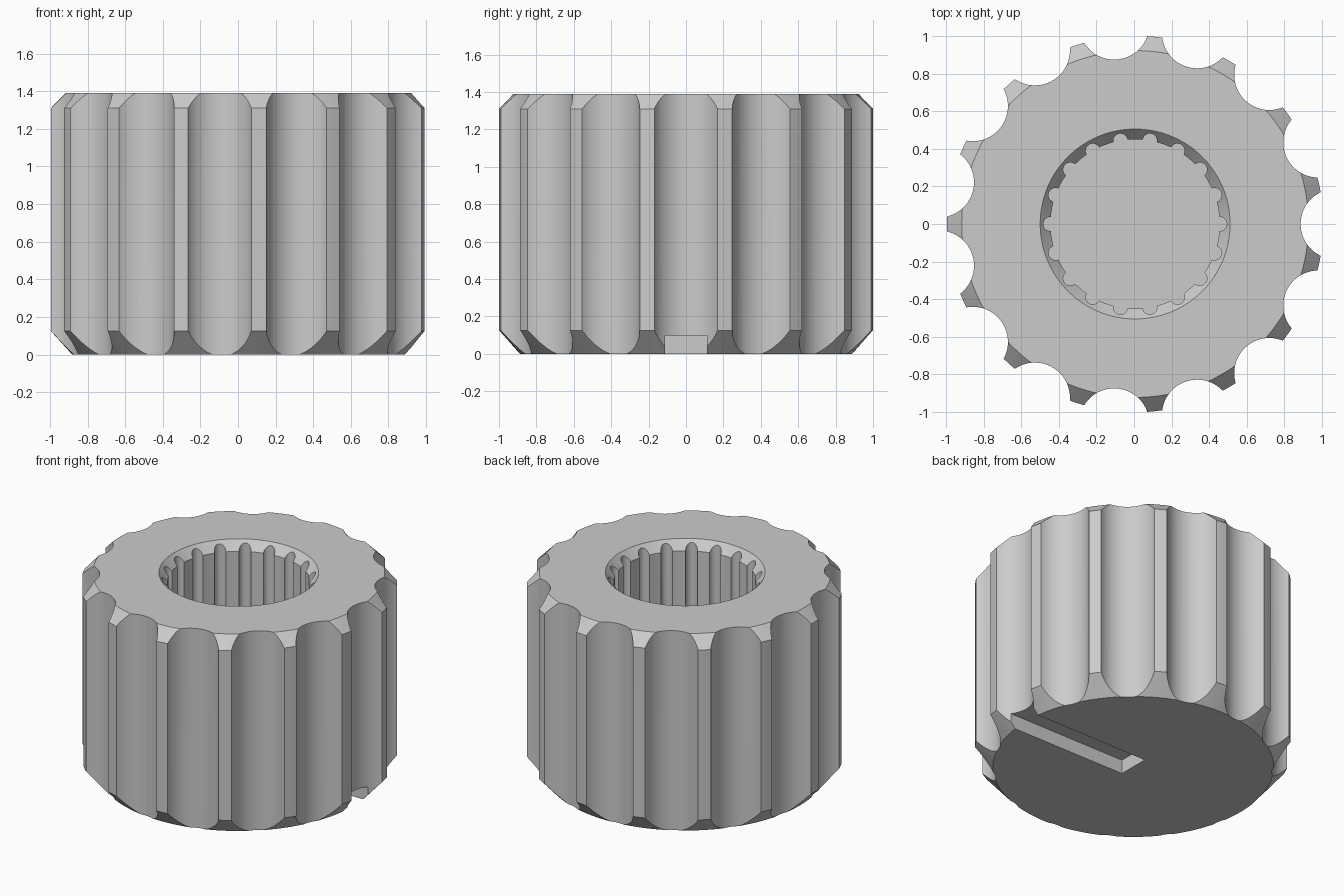
import bpy, bmesh, math
from mathutils import Vector

if "Cube" in bpy.data.objects:
    bpy.data.objects.remove(bpy.data.objects["Cube"])

CX = 0.006          # axis offset that centres the uneven outline
H = 1.39
SCALLOPS, GROOVES = 15, 18


def make_object(name, bm):
    bmesh.ops.recalc_face_normals(bm, faces=bm.faces[:])
    me = bpy.data.meshes.new(name)
    bm.to_mesh(me)
    bm.free()
    ob = bpy.data.objects.new(name, me)
    bpy.context.collection.objects.link(ob)
    return ob


def add_stack(bm, rings):
    """Join rings of equal point counts into a closed solid."""
    loops = [[bm.verts.new(p) for p in ring] for ring in rings]
    n = len(loops[0])
    for a, b in zip(loops, loops[1:]):
        for i in range(n):
            j = (i + 1) % n
            bm.faces.new((a[i], a[j], b[j], b[i]))
    bm.faces.new(loops[0][::-1])
    bm.faces.new(loops[-1])


def circle(r, z, n, cx=CX, cy=0.0):
    return [Vector((cx + r * math.cos(2 * math.pi * i / n),
                    cy + r * math.sin(2 * math.pi * i / n), z)) for i in range(n)]


def lathe(name, profile, n):
    bm = bmesh.new()
    add_stack(bm, [circle(r, z, n) for r, z in profile])
    return make_object(name, bm)


# Chamfered drum
knob = lathe("ribbed_knob", [(0.888, 0), (1.001, 0.125), (1.001, 1.31), (0.922, H)], 180)

# Finger scallops around the outside
bm = bmesh.new()
for k in range(SCALLOPS):
    a = 2 * math.pi * k / SCALLOPS
    cx, cy = CX + 1.067 * math.cos(a), 1.067 * math.sin(a)
    add_stack(bm, [circle(0.187, z, 64, cx, cy) for z in (-0.1, H + 0.1)])
scallops = make_object("scallop_cutter", bm)

# Splined bore: round hole with small rounded grooves
bore_r, groove_r = 0.45, 0.038
half = 2 * math.asin(groove_r / (2 * bore_r))
outline = []
for k in range(GROOVES):
    a = 2 * math.pi * k / GROOVES
    c = Vector((math.cos(a), math.sin(a))) * bore_r
    for i in range(13):
        t = a + (i / 12 - 0.5) * (math.pi + half)
        outline.append(c + groove_r * Vector((math.cos(t), math.sin(t))))
    gap = 2 * math.pi / GROOVES - 2 * half
    for i in range(1, 4):
        t = a + half + gap * i / 4
        outline.append(bore_r * Vector((math.cos(t), math.sin(t))))
bm = bmesh.new()
add_stack(bm, [[Vector((p.x + CX, p.y, z)) for p in outline] for z in (0.3, H + 0.1)])
bore = make_object("bore_cutter", bm)

# Countersink at the mouth of the bore
sink = lathe("countersink_cutter", [(0.43, H - 0.085), (0.505, H), (0.505, H + 0.1)], 128)

# Pointer slot under the base, from the axis out to the right
bm = bmesh.new()
add_stack(bm, [[Vector((x, y, z)) for x, y in
                ((CX, -0.112), (1.2, -0.112), (1.2, 0.112), (CX, 0.112))]
               for z in (-0.1, 0.097)])
slot = make_object("slot_cutter", bm)

# Cut everything and keep only the finished knob
cutters = [scallops, bore, sink, slot]
for c in cutters:
    c.hide_render = True
    m = knob.modifiers.new(c.name, 'BOOLEAN')
    m.operation, m.solver, m.object = 'DIFFERENCE', 'EXACT', c
bpy.context.view_layer.update()
done = bpy.data.meshes.new_from_object(knob.evaluated_get(bpy.context.evaluated_depsgraph_get()))
knob.modifiers.clear()
knob.data = done
for c in cutters:
    bpy.data.objects.remove(c)

# Plain grey
grey = bpy.data.materials.new("grey")
grey.diffuse_color = (0.6, 0.6, 0.6, 1)
grey.use_nodes = True
grey.node_tree.nodes["Principled BSDF"].inputs["Base Color"].default_value = grey.diffuse_color
done.materials.clear()
done.materials.append(grey)

bpy.context.view_layer.objects.active = knob
knob.select_set(True)
bpy.ops.object.shade_smooth_by_angle(angle=math.radians(22))
